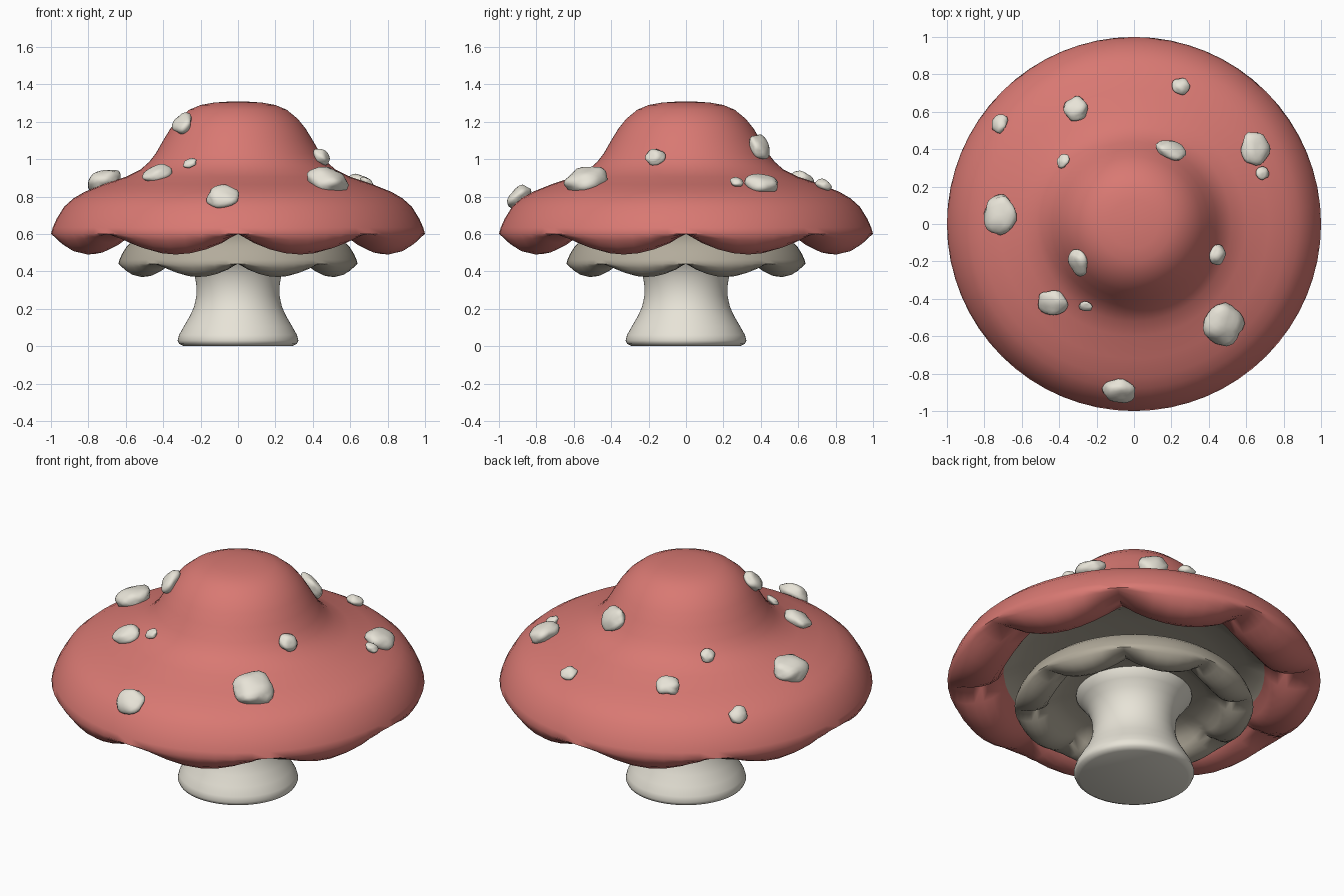
import bpy, bmesh, math
from mathutils import Vector, noise

if "Cube" in bpy.data.objects:
    bpy.data.objects.remove(bpy.data.objects["Cube"])

SEG = 64


def material(name, rgb):
    m = bpy.data.materials.new(name)
    m.diffuse_color = (*rgb, 1)
    m.use_nodes = True
    m.node_tree.nodes["Principled BSDF"].inputs["Base Color"].default_value = m.diffuse_color
    return m


RED = material("red", (0.69, 0.19, 0.17))
CREAM = material("cream", (0.80, 0.77, 0.68))
TAN = material("tan", (0.45, 0.41, 0.33))


def finish(bm, name, mats, angle=60):
    bmesh.ops.recalc_face_normals(bm, faces=bm.faces)
    me = bpy.data.meshes.new(name)
    bm.to_mesh(me)
    bm.free()
    for m in mats:
        me.materials.append(m)
    ob = bpy.data.objects.new(name, me)
    bpy.context.collection.objects.link(ob)
    bpy.ops.object.select_all(action='DESELECT')
    ob.select_set(True)
    bpy.context.view_layer.objects.active = ob
    bpy.ops.object.shade_smooth_by_angle(angle=math.radians(angle))
    return ob


def lathe(name, profile, mats, split=None, scale=1.0, lift=0.0, angle=60):
    """Revolve (radius, z, lobe drop) points; the drop makes eight scallops."""
    bm = bmesh.new()
    rings = []
    for r, z, d in profile:
        ring = []
        for i in range(SEG):
            a = 2 * math.pi * i / SEG
            drop = d * abs(math.sin(4 * a)) ** 0.8
            ring.append(bm.verts.new((r * scale * math.cos(a), r * scale * math.sin(a),
                                      (z - drop) * scale + lift)))
        rings.append(ring)
    for k in range(len(rings) - 1):
        for i in range(SEG):
            j = (i + 1) % SEG
            f = bm.faces.new((rings[k][i], rings[k][j], rings[k + 1][j], rings[k + 1][i]))
            f.material_index = int(split is not None and k >= split)
    bm.faces.new(rings[0])
    end = bm.faces.new(rings[-1])
    end.material_index = int(split is not None)
    return finish(bm, name, mats, angle)


# Bell-shaped dome, scalloped rolled rim, then underside
dome = [(0.04, 1.308), (0.13, 1.302), (0.20, 1.289), (0.26, 1.264), (0.32, 1.215),
        (0.36, 1.165), (0.40, 1.10), (0.44, 1.03), (0.475, 0.985), (0.52, 0.945),
        (0.60, 0.905), (0.72, 0.865), (0.82, 0.825), (0.88, 0.79), (0.93, 0.745),
        (0.97, 0.68), (0.99, 0.635), (1.0, 0.60)]
rim = [(0.985, 0.60, 0.035), (0.96, 0.60, 0.07), (0.92, 0.60, 0.098), (0.87, 0.605, 0.115),
       (0.82, 0.612, 0.118), (0.77, 0.625, 0.11), (0.73, 0.64, 0.08), (0.70, 0.66, 0.03)]
under = [(0.60, 0.69, 0), (0.45, 0.715, 0), (0.20, 0.73, 0)]
shell = [(r, z, 0) for r, z in dome] + rim + under

lathe("cap", shell, [RED, TAN], split=len(dome) + len(rim) - 1)
lathe("skirt", shell, [TAN], scale=0.64, lift=0.056)

# Flared stem
stem = [(0.29, 0.0), (0.315, 0.012), (0.323, 0.03), (0.315, 0.06), (0.29, 0.105),
        (0.258, 0.16), (0.235, 0.21), (0.222, 0.27), (0.222, 0.32), (0.23, 0.37),
        (0.25, 0.42), (0.28, 0.46), (0.31, 0.50), (0.31, 0.54)]
lathe("stem", [(r, z, 0) for r, z in stem], [CREAM], angle=50)


def cap_point(x, y):
    """Point and normal of the dome above (x, y)."""
    r = math.hypot(x, y)
    for (r0, z0), (r1, z1) in zip(dome, dome[1:]):
        if r0 <= r <= r1:
            z = z0 + (z1 - z0) * (r - r0) / (r1 - r0)
            n = Vector((x / r * (z0 - z1), y / r * (z0 - z1), r1 - r0)).normalized()
            return Vector((x, y, z)), n


# Lumpy warts scattered on the cap: x, y, half width in x, half width in y
warts = [(-.71, .53, .048, .052), (-.31, .61, .066, .064), (.25, .73, .046, .045),
         (.64, .40, .078, .09), (.68, .27, .036, .035), (.19, .38, .088, .07),
         (-.37, .33, .038, .038), (-.71, .05, .092, .108), (-.285, -.20, .058, .076),
         (.435, -.16, .052, .055), (-.43, -.415, .08, .068), (-.25, -.43, .038, .03),
         (.47, -.53, .115, .11), (-.08, -.88, .092, .072)]
for k, (x, y, rx, ry) in enumerate(warts):
    p, n = cap_point(x, y)
    rot = Vector((0, 0, 1)).rotation_difference(n)
    bm = bmesh.new()
    bmesh.ops.create_icosphere(bm, subdivisions=3, radius=1)
    height = 0.62 * min(rx, ry)
    for v in bm.verts:
        c = v.co * (1 + 0.22 * noise.noise(v.co * 1.3 + Vector((k * 7.3, 1.7, 3.1))))
        v.co = p + n * 0.018 + rot @ Vector((c.x * rx, c.y * ry, c.z * height))
    finish(bm, f"wart_{k + 1}", [CREAM])
